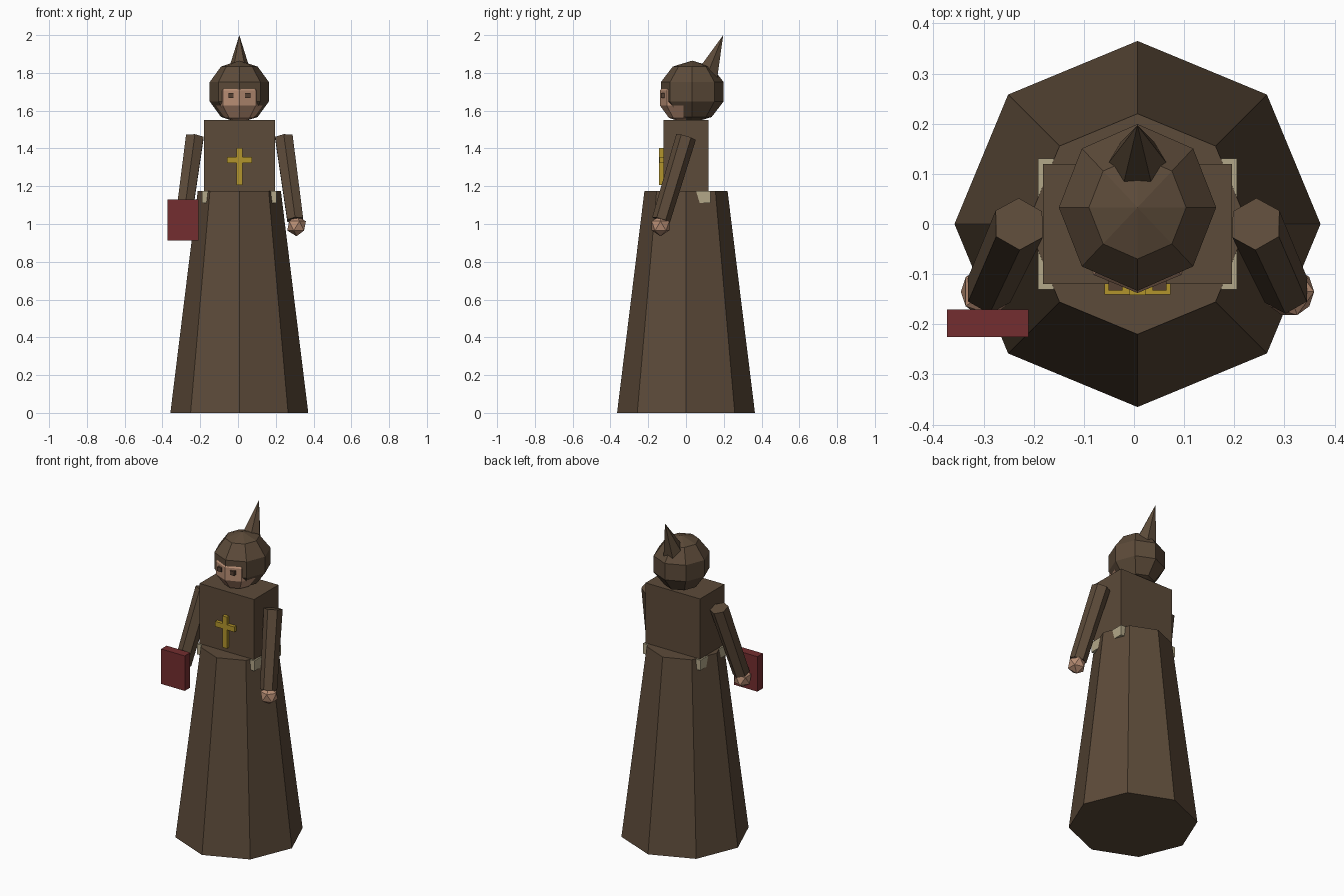
import bpy, math
from mathutils import Vector

if "Cube" in bpy.data.objects:
    bpy.data.objects.remove(bpy.data.objects["Cube"])

CX = 0.007  # centre line of the figure


def material(name, rgb):
    m = bpy.data.materials.new(name)
    m.diffuse_color = (*rgb, 1)
    m.use_nodes = True
    m.node_tree.nodes["Principled BSDF"].inputs["Base Color"].default_value = m.diffuse_color
    return m


ROBE = material("brown_cloth", (0.107, 0.069, 0.041))
SKIN = material("skin", (0.48, 0.27, 0.175))
ROPE = material("pale_rope", (0.45, 0.39, 0.25))
GOLD = material("gold", (0.45, 0.30, 0.025))
RED = material("red_cover", (0.175, 0.027, 0.029))
DARK = material("dark_eye", (0.09, 0.05, 0.032))


def finish(name, mat):
    ob = bpy.context.object
    ob.name = name
    ob.data.materials.append(mat)
    return ob


def box(name, mat, lo, hi):
    centre = [(a + b) / 2 for a, b in zip(lo, hi)]
    bpy.ops.mesh.primitive_cube_add(size=1, location=centre)
    ob = finish(name, mat)
    ob.scale = [b - a for a, b in zip(lo, hi)]
    return ob


def frustum(name, mat, start, end, r1, r2, sides, turn=0.0):
    """Tapered prism running from start to end."""
    a, b = Vector(start), Vector(end)
    bpy.ops.mesh.primitive_cone_add(vertices=sides, radius1=r1, radius2=r2,
                                    depth=(b - a).length, location=(a + b) / 2)
    ob = finish(name, mat)
    tilt = Vector((0, 0, 1)).rotation_difference(b - a).to_matrix()
    spin = Vector((1, 0, 0)).rotation_difference(
        Vector((math.cos(turn), math.sin(turn), 0))).to_matrix()
    ob.rotation_euler = (tilt @ spin).to_euler()
    return ob


def ball(name, mat, loc, radius, scale=(1, 1, 1)):
    bpy.ops.mesh.primitive_uv_sphere_add(segments=8, ring_count=5,
                                         radius=radius, location=loc)
    ob = finish(name, mat)
    ob.scale = scale
    return ob


# Robe and belt
frustum("skirt", ROBE, (CX, 0, 0), (CX, 0, 1.175), 0.365, 0.22, 8)
box("torso", ROBE, (CX - 0.188, -0.12, 1.17), (CX + 0.188, 0.12, 1.55))
box("belt", ROPE, (CX - 0.198, -0.131, 1.11), (CX + 0.198, 0.131, 1.174))

# Head and hood with its backward-leaning peak
ball("head", SKIN, (CX, -0.014, 1.667), 0.13)
ball("hood", ROBE, (CX, 0.033, 1.70), 0.165, (1, 1.06, 1))
lean = math.radians(22)
tip = Vector((CX, 0.197, 2.0))
base = tip - 0.27 * Vector((0, math.sin(lean), math.cos(lean)))
frustum("hood_peak", ROBE, base, tip, 0.078, 0, 6, math.pi / 6)

# Cross on the chest
box("cross_upright", GOLD, (CX - 0.016, -0.142, 1.206), (CX + 0.016, -0.118, 1.402))
box("cross_bar", GOLD, (CX - 0.066, -0.141, 1.322), (CX + 0.066, -0.118, 1.354))

# Eyes, sleeves and hands on both sides
for side, s in (("left", 1), ("right", -1)):
    x = CX + s * 0.044
    box(side + "_eye", DARK, (x - 0.014, -0.133, 1.667), (x + 0.014, -0.112, 1.693))
    frustum(side + "_sleeve", ROBE, (CX + s * 0.296, -0.132, 1.022),
            (CX + s * 0.236, 0, 1.46), 0.049, 0.054, 6)
    bpy.ops.mesh.primitive_ico_sphere_add(subdivisions=1, radius=0.055,
                                          location=(CX + s * 0.303, -0.135, 0.99))
    finish(side + "_hand", SKIN)

# Book held in one hand
box("book", RED, (-0.373, -0.225, 0.912), (-0.21, -0.171, 1.13))
